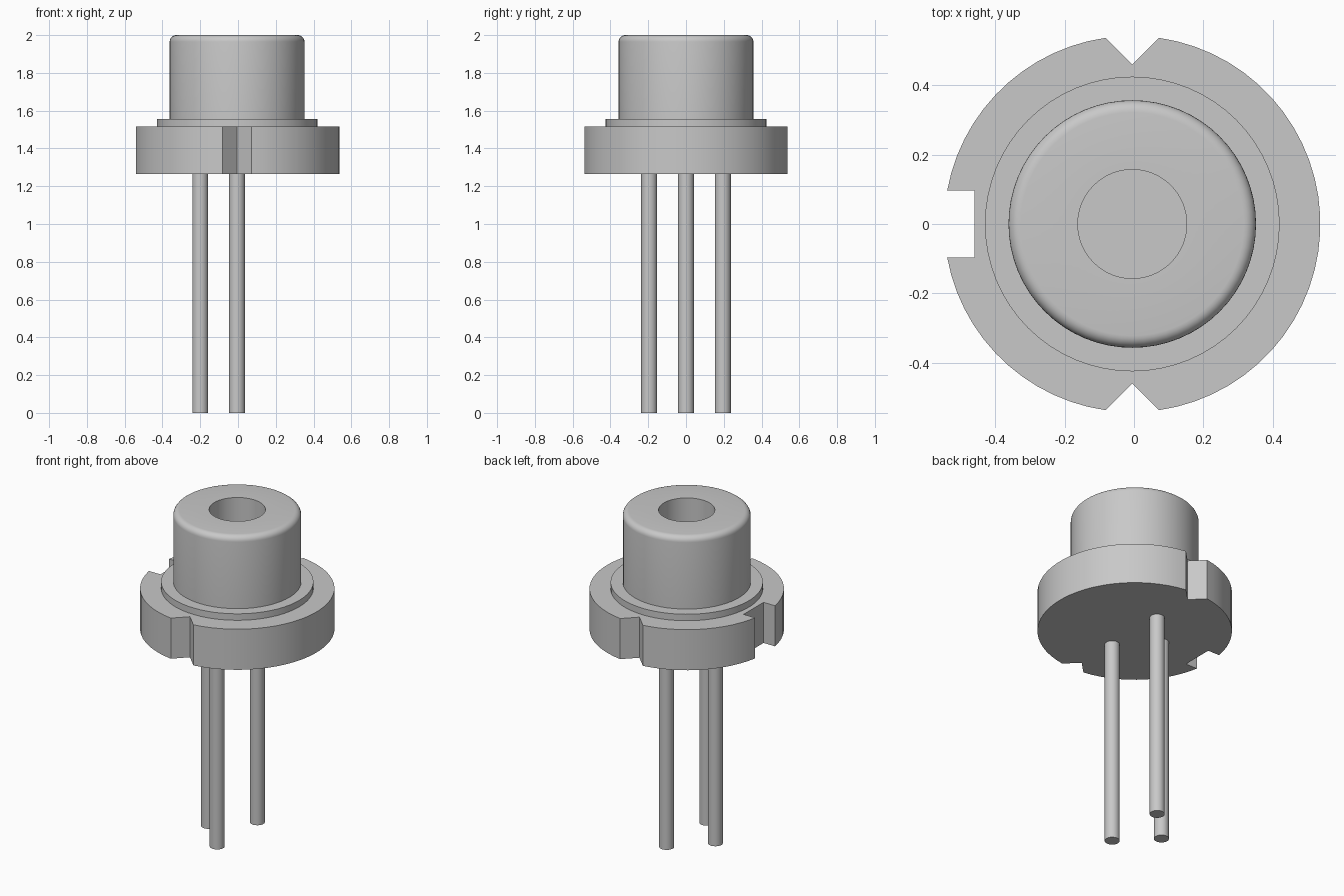
import bpy, bmesh, math

cube = bpy.data.objects.get("Cube")
if cube:
    bpy.data.objects.remove(cube, do_unlink=True)

CX, CY = -0.005, 0.0      # common axis of all round parts
SEG = 64

metal = bpy.data.materials.new("grey metal")
metal.use_nodes = True
grey = (0.58, 0.58, 0.58, 1)
metal.diffuse_color = grey
metal.node_tree.nodes["Principled BSDF"].inputs["Base Color"].default_value = grey


def finish(name, bm, loc=(CX, CY, 0)):
    bmesh.ops.recalc_face_normals(bm, faces=bm.faces)
    mesh = bpy.data.meshes.new(name)
    bm.to_mesh(mesh)
    bm.free()
    mesh.materials.append(metal)
    ob = bpy.data.objects.new(name, mesh)
    ob.location = loc
    bpy.context.collection.objects.link(ob)
    bpy.ops.object.select_all(action='DESELECT')
    ob.select_set(True)
    bpy.context.view_layer.objects.active = ob
    bpy.ops.object.shade_smooth_by_angle(angle=math.radians(30))
    return ob


def lathe(name, profile, loc=(CX, CY, 0), seg=SEG):
    """Spin a (radius, z) profile around z; both ends are capped flat."""
    bm = bmesh.new()
    rings = [[bm.verts.new((r * math.cos(2 * math.pi * i / seg),
                            r * math.sin(2 * math.pi * i / seg), z))
              for i in range(seg)] for r, z in profile]
    for a, b in zip(rings, rings[1:]):
        for i in range(seg):
            j = (i + 1) % seg
            bm.faces.new((a[i], a[j], b[j], b[i]))
    bm.faces.new(rings[0])
    bm.faces.new(rings[-1])
    return finish(name, bm, loc)


# Flange: disc outline with a V notch front and back and a square notch at -x
R, V, APEX, S, FLOOR = 0.5425, 0.077, 0.46, 0.097, -0.455
v_ang, s_ang = math.asin(V / R), math.asin(S / R)


def arc(a0, a1):
    n = max(2, round((a1 - a0) / (2 * math.pi) * SEG))
    return [(R * math.cos(a0 + (a1 - a0) * i / n),
             R * math.sin(a0 + (a1 - a0) * i / n)) for i in range(n + 1)]


half = math.pi / 2
outline = (arc(-half + v_ang, half - v_ang) + [(0, APEX)]
           + arc(half + v_ang, math.pi - s_ang) + [(FLOOR, S), (FLOOR, -S)]
           + arc(math.pi + s_ang, 3 * half - v_ang) + [(0, -APEX)])
bm = bmesh.new()
base = bm.faces.new([bm.verts.new((x, y, 1.265)) for x, y in outline])
ext = bmesh.ops.extrude_face_region(bm, geom=[base], use_keep_orig=True)
bmesh.ops.translate(bm, vec=(0, 0, 0.25),
                    verts=[g for g in ext["geom"] if isinstance(g, bmesh.types.BMVert)])
finish("flange", bm)

# Raised collar between flange and cap
lathe("collar", [(0.425, 1.515), (0.425, 1.555)])

# Cap with rounded rim and a deep round opening
r, top, b = 0.357, 2.0, 0.035
rim = [(r - b + b * math.cos(t), top - b + b * math.sin(t))
       for t in (half * i / 6 for i in range(7))]
lathe("cap", [(r, 1.553)] + rim + [(0.157, top), (0.157, 1.56)])

# Three lead pins
for name, px, py in (("front_pin", 0, -0.195), ("back_pin", 0, 0.195),
                     ("right_pin", -0.195, 0)):
    lathe(name, [(0.042, 0), (0.042, 1.27)], (CX + px, CY + py, 0), 32)
